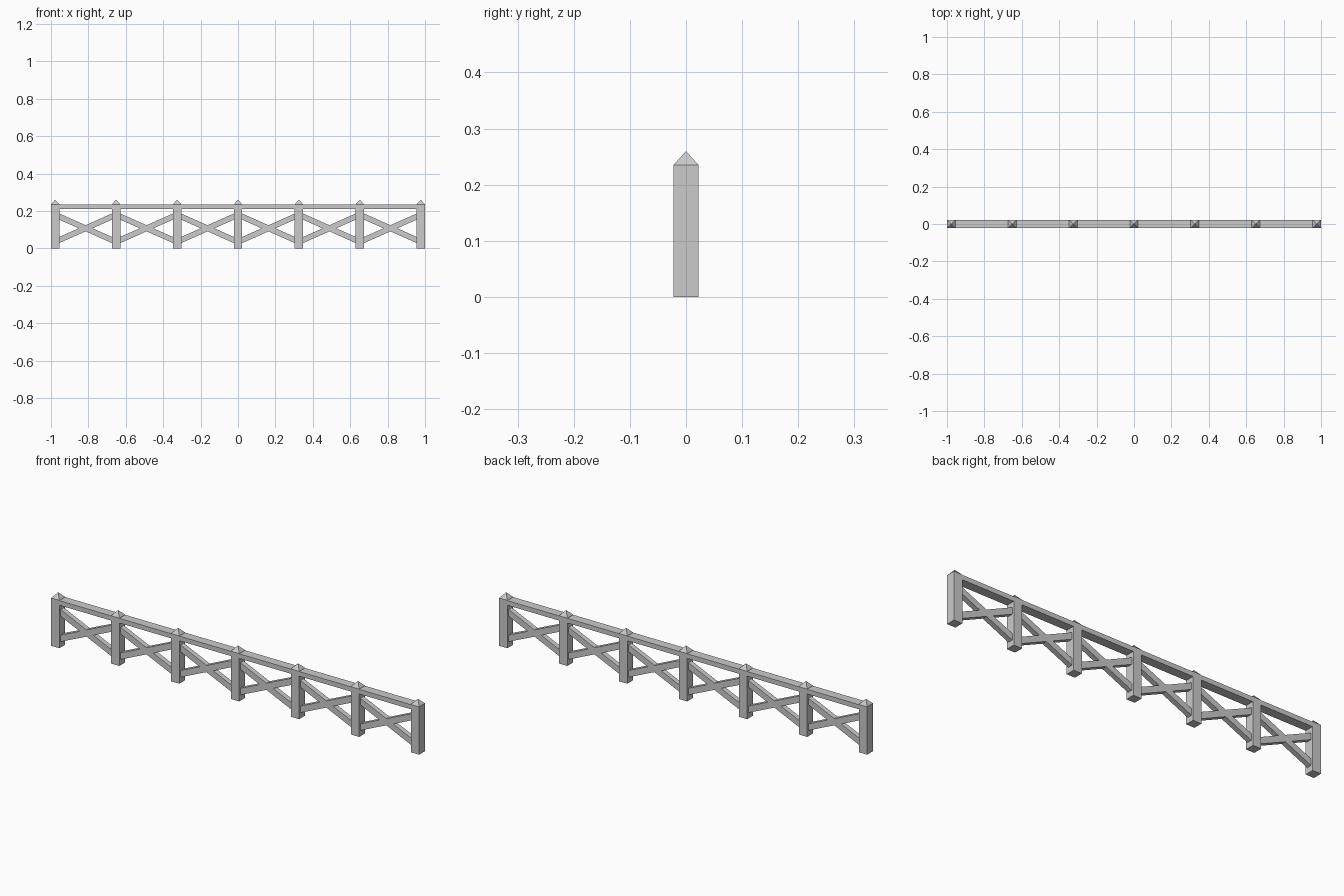
import bpy, bmesh, math

if "Cube" in bpy.data.objects:
    bpy.data.objects.remove(bpy.data.objects["Cube"])

W = 0.045            # post width
H = 0.235            # post shoulder height
STEP = (2 - W) / 6   # post spacing


def box(name, size, loc, tilt=0):
    bpy.ops.mesh.primitive_cube_add(size=1, location=loc, rotation=(0, tilt, 0))
    ob = bpy.context.object
    ob.name = name
    ob.scale = size
    return ob


def post(name, x):
    # square post whose top face is extruded into a low pyramid
    bm = bmesh.new()
    h = W / 2
    ring = [(-h, -h), (h, -h), (h, h), (-h, h)]
    low = [bm.verts.new((a, b, 0)) for a, b in ring]
    top = [bm.verts.new((a, b, H)) for a, b in ring]
    tip = bm.verts.new((0, 0, 0.26))
    bm.faces.new(low[::-1])
    for i in range(4):
        j = (i + 1) % 4
        bm.faces.new((low[i], low[j], top[j], top[i]))
        bm.faces.new((top[i], top[j], tip))
    me = bpy.data.meshes.new(name)
    bm.to_mesh(me)
    bm.free()
    ob = bpy.data.objects.new(name, me)
    ob.location.x = x
    bpy.context.collection.objects.link(ob)


# posts
for i in range(7):
    post(f"post_{i + 1}", (i - 3) * STEP)

# crossed braces, ending inside the posts
slope = math.atan2(0.125, STEP - W)
length = (STEP - 0.012) / math.cos(slope)
for i in range(6):
    for side, s in (("rising", -1), ("falling", 1)):
        box(f"{side}_brace_{i + 1}", (length, 0.025, 0.03),
            ((i - 2.5) * STEP, 0, 0.107), s * slope)

# top rail between the end posts
box("top_rail", (2 - W, W, 0.023), (0, 0, 0.2225))
